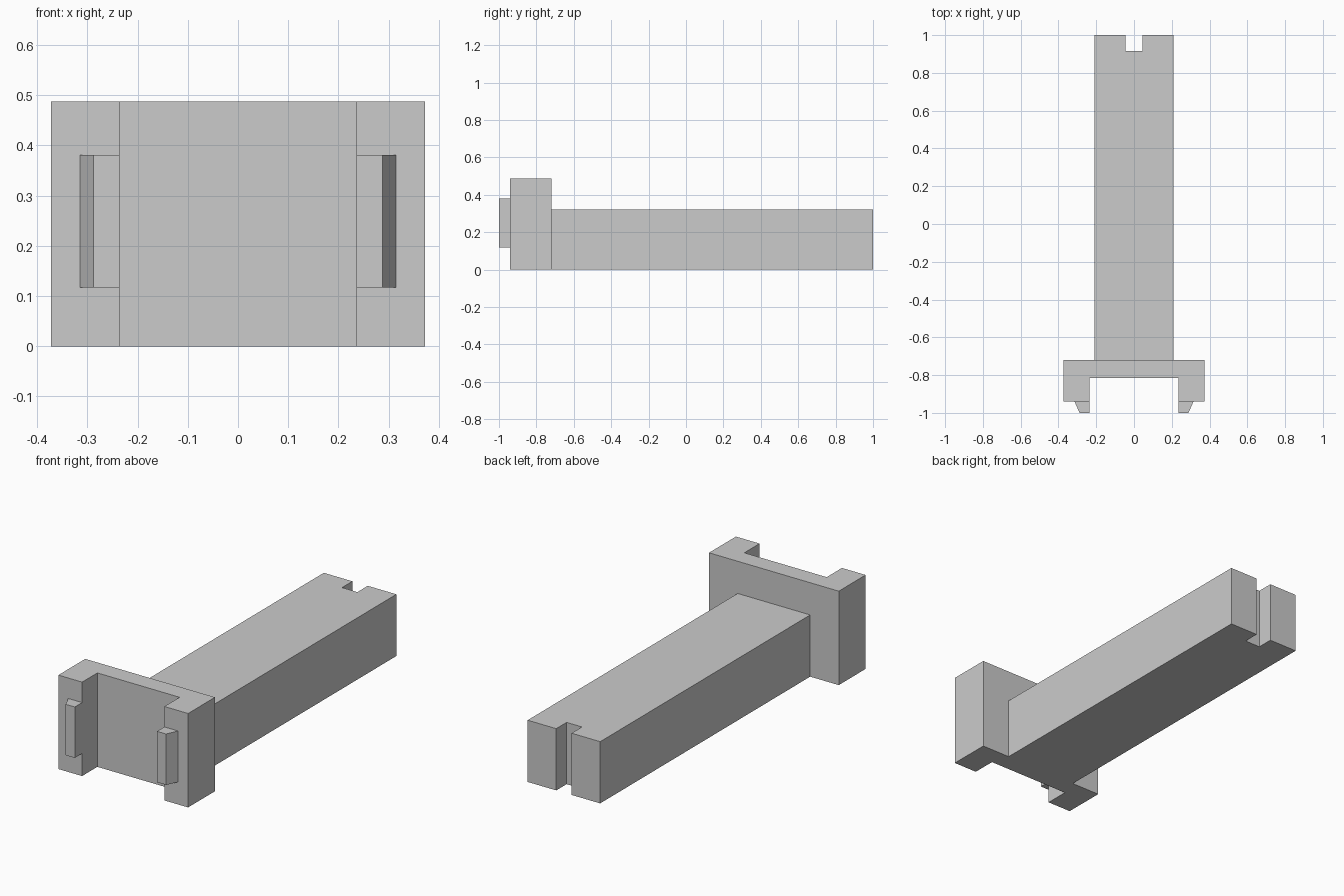
import bpy
import bmesh

cube = bpy.data.objects.get("Cube")
if cube:
    bpy.data.objects.remove(cube, do_unlink=True)

grey = bpy.data.materials.new("plain grey")
grey.use_nodes = True
colour = (0.6, 0.6, 0.6, 1)
grey.diffuse_color = colour
grey.node_tree.nodes["Principled BSDF"].inputs["Base Color"].default_value = colour


def prism(name, outline, bottom, top):
    """Extrude a plan outline upwards into a flat-faced solid."""
    bm = bmesh.new()
    base = bm.faces.new([bm.verts.new((x, y, bottom)) for x, y in outline])
    up = bmesh.ops.extrude_face_region(bm, geom=[base], use_keep_orig=True)
    verts = [v for v in up["geom"] if isinstance(v, bmesh.types.BMVert)]
    bmesh.ops.translate(bm, verts=verts, vec=(0, 0, top - bottom))
    bmesh.ops.recalc_face_normals(bm, faces=bm.faces)
    mesh = bpy.data.meshes.new(name)
    bm.to_mesh(mesh)
    bm.free()
    mesh.materials.append(grey)
    obj = bpy.data.objects.new(name, mesh)
    bpy.context.collection.objects.link(obj)
    return obj


def symmetric(half):
    """Complete a right-to-left half outline across x = 0."""
    return half + [(-x, y) for x, y in reversed(half)]


# Long beam with a slot in its back end
prism("beam", symmetric([(0.208, -0.72), (0.208, 1), (0.044, 1), (0.044, 0.915)]), 0, 0.32)

# Channel-shaped head plate, open at the front
prism("head_bracket", symmetric([(0.236, -0.815), (0.236, -0.94), (0.372, -0.94), (0.372, -0.72)]), 0, 0.487)

# Tapered tabs on the front of the two arms
tab = [(0.236, -0.94), (0.236, -1), (0.288, -1), (0.315, -0.94)]
for side, sign in (("left", 1), ("right", -1)):
    prism(side + "_tab", [(sign * x, y) for x, y in tab], 0.117, 0.381)
